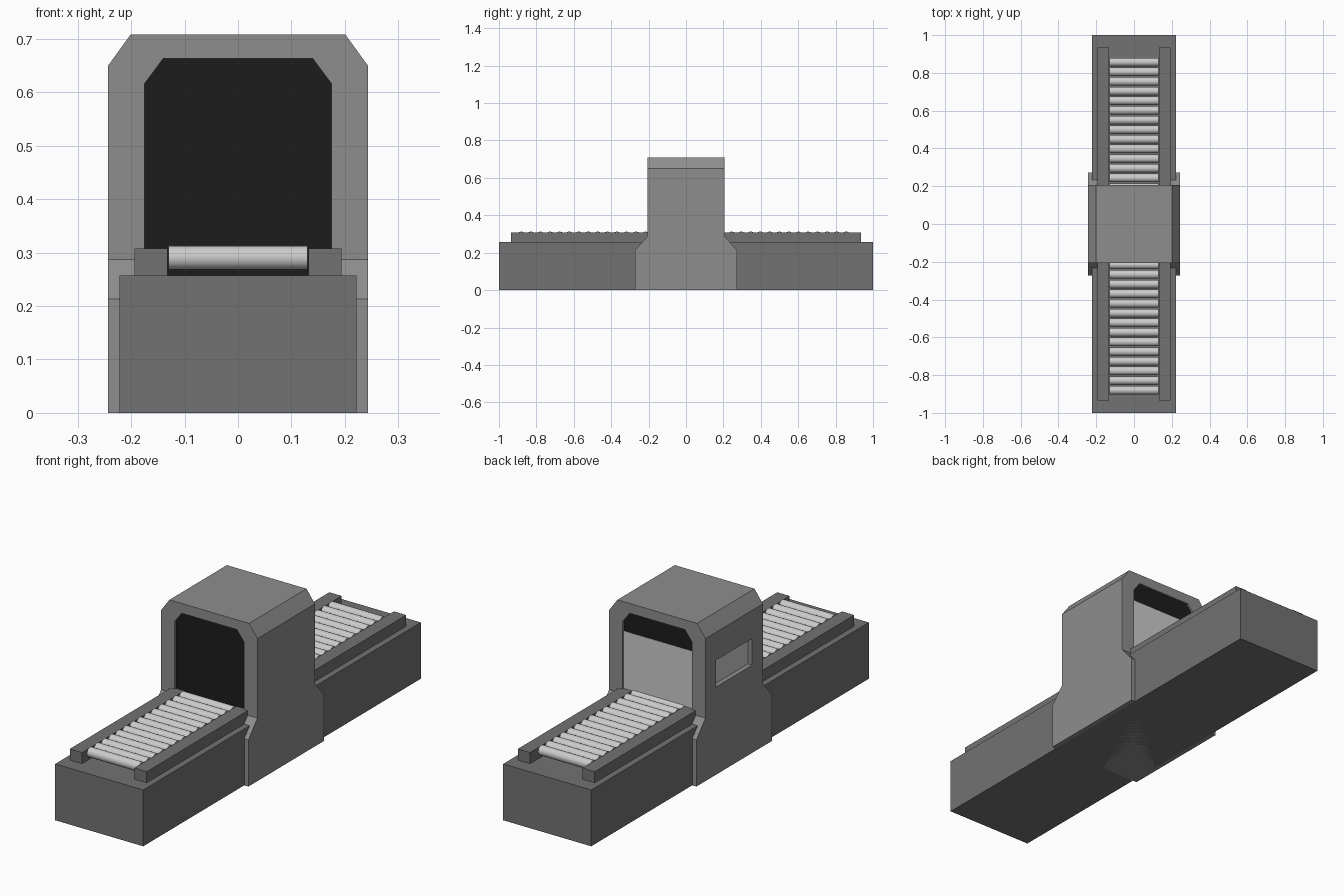
import bpy, bmesh
from mathutils import Vector

if "Cube" in bpy.data.objects:
    bpy.data.objects.remove(bpy.data.objects["Cube"])


def material(name, v):
    m = bpy.data.materials.new(name)
    m.diffuse_color = (v, v, v, 1)
    m.use_nodes = True
    m.node_tree.nodes["Principled BSDF"].inputs["Base Color"].default_value = m.diffuse_color
    return m


BASE = material("dark_grey", 0.17)
HOOD = material("mid_grey", 0.27)
BLACK = material("black", 0.012)


def prism(name, pts, axis, lo, hi, mat=None):
    """Extrude a profile: axis 'x' uses (y, z) points, axis 'y' uses (x, z)."""
    place = (lambda p, d: (d, p[0], p[1])) if axis == 'x' else (lambda p, d: (p[0], d, p[1]))
    bm = bmesh.new()
    face = bm.faces.new([bm.verts.new(place(p, lo)) for p in pts])
    ext = bmesh.ops.extrude_face_region(bm, geom=[face])['geom']
    move = Vector(place((0, 0), hi - lo))
    bmesh.ops.translate(bm, vec=move, verts=[v for v in ext if isinstance(v, bmesh.types.BMVert)])
    bmesh.ops.recalc_face_normals(bm, faces=bm.faces)
    me = bpy.data.meshes.new(name)
    bm.to_mesh(me)
    bm.free()
    ob = bpy.data.objects.new(name, me)
    bpy.context.collection.objects.link(ob)
    if mat:
        me.materials.append(mat)
    return ob


def box(name, x, y, z, mat=None):
    return prism(name, [(x[0], z[0]), (x[1], z[0]), (x[1], z[1]), (x[0], z[1])], 'y', *y, mat)


def mirrored(half):
    return half + [(-a, b) for a, b in reversed(half)]


def boolean(ob, cutter, op):
    mod = ob.modifiers.new(op, 'BOOLEAN')
    mod.operation, mod.object, mod.solver = op, cutter, 'EXACT'
    bpy.context.view_layer.objects.active = ob
    bpy.ops.object.modifier_apply(modifier=mod.name)
    bpy.data.objects.remove(cutter)


# Conveyor base and side rails
box("conveyor_base", (-0.222, 0.222), (-1, 1), (0, 0.257), BASE)
for s, side in ((-1, "left"), (1, "right")):
    box(side + "_rail", sorted((s * 0.132, s * 0.194)), (-0.935, 0.935), (0.257, 0.308), BASE)

# Rollers along the whole bed
COUNT, FIRST, LAST = 35, -0.88, 0.857
for i in range(COUNT):
    y = FIRST + (LAST - FIRST) * i / (COUNT - 1)
    bpy.ops.mesh.primitive_cylinder_add(vertices=20, radius=0.0225, depth=0.26,
                                        location=(0, y, 0.2905), rotation=(0, 1.570796, 0))
    bpy.context.object.name = f"roller_{i + 1}"
    bpy.ops.object.shade_smooth_by_angle()

# Scanner hood: flared side profile trimmed by the chamfered front outline
hood = prism("scanner_hood", mirrored([(0.272, 0), (0.272, 0.213), (0.207, 0.287), (0.207, 0.708)]),
             'x', -0.243, 0.243, HOOD)
boolean(hood, prism("outline", mirrored([(0.243, -0.1), (0.243, 0.65), (0.201, 0.708), (0.201, 0.708001)][:3]),
                    'y', -0.4, 0.4, HOOD), 'INTERSECT')

# Tunnel through the hood and the screen recess on its left side
tunnel = mirrored([(0.175, 0.25), (0.175, 0.616), (0.14, 0.663)])
boolean(hood, prism("tunnel_cut", tunnel, 'y', -0.4, 0.4, HOOD), 'DIFFERENCE')
boolean(hood, box("screen_cut", (-0.3, -0.217), (-0.13, 0.13), (0.4, 0.522), HOOD), 'DIFFERENCE')
box("screen", (-0.22, -0.2165), (-0.13, 0.13), (0.4, 0.522))
bpy.data.objects["screen"].location.x = -0.001

# Curtains: black panel with a lighter lower flap at each tunnel mouth
for s, end in ((-1, "front"), (1, "back")):
    prism(end + "_curtain", tunnel, 'y', *sorted((s * 0.19, s * 0.198)), BLACK)
    flap = 0.199 if s > 0 else 0.1975
    box(end + "_curtain_flap", (-0.175, 0.175), sorted((s * 0.188, s * flap)), (0.257, 0.57))
